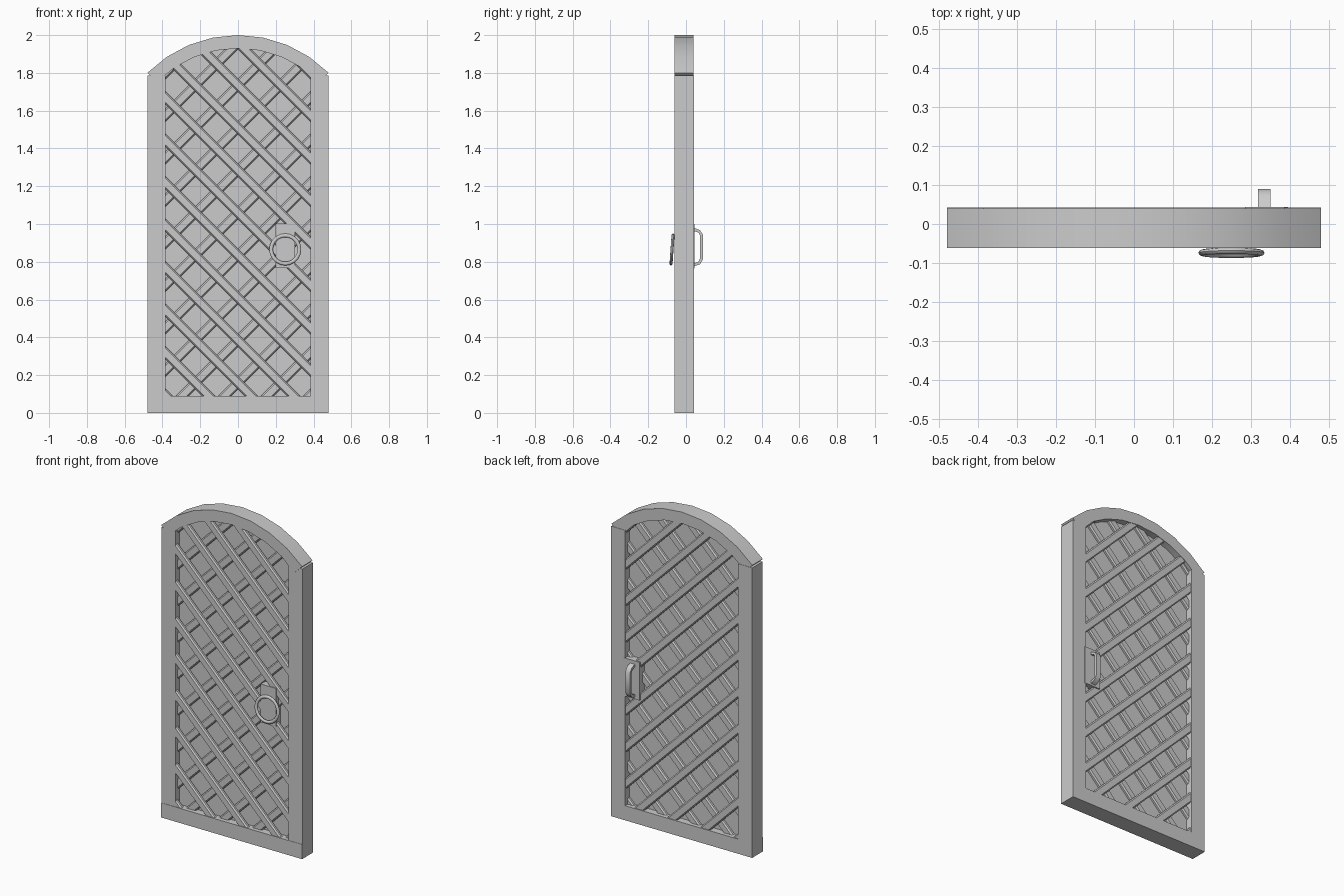
import bpy, bmesh, math
from mathutils import Vector, Matrix

if "Cube" in bpy.data.objects:
    bpy.data.objects.remove(bpy.data.objects["Cube"])

R_OUT, R_IN, CZ = 0.676, 0.606, 1.324      # arch circle
HALF, SEGS = math.radians(45.2), 8


def finish(name, bm):
    bmesh.ops.recalc_face_normals(bm, faces=bm.faces)
    me = bpy.data.meshes.new(name)
    bm.to_mesh(me)
    bm.free()
    ob = bpy.data.objects.new(name, me)
    bpy.context.collection.objects.link(ob)
    return ob


def smooth(ob, deg):
    bpy.ops.object.select_all(action='DESELECT')
    ob.select_set(True)
    bpy.context.view_layer.objects.active = ob
    bpy.ops.object.shade_smooth_by_angle(angle=math.radians(deg))


def prism(name, pts, depth_vec):
    """Extrude a flat polygon along a vector."""
    bm = bmesh.new()
    f = bm.faces.new([bm.verts.new(p) for p in pts])
    ext = bmesh.ops.extrude_face_region(bm, geom=[f])["geom"]
    vs = [v for v in ext if isinstance(v, bmesh.types.BMVert)]
    bmesh.ops.translate(bm, verts=vs, vec=depth_vec)
    # keep the starting cap so that the solid is closed
    edges = [e for e in bm.edges if e.is_boundary]
    if edges:
        bmesh.ops.holes_fill(bm, edges=edges, sides=0)
    return finish(name, bm)


def box(name, x0, x1, y0, y1, z0, z1):
    pts = [(x0, y0, z0), (x1, y0, z0), (x1, y0, z1), (x0, y0, z1)]
    return prism(name, pts, (0, y1 - y0, 0))


def arc(r, half=HALF):
    angs = [-half + 2 * half * i / SEGS for i in range(SEGS + 1)]
    return [(r * math.sin(a), CZ + r * math.cos(a)) for a in angs]


# Frame: stiles, bottom rail, arched head
box("left_stile", -0.48, -0.385, -0.06, 0.042, 0.085, 1.785)
box("right_stile", 0.385, 0.48, -0.06, 0.042, 0.085, 1.785)
box("bottom_rail", -0.48, 0.48, -0.062, 0.042, 0, 0.09)
ring = arc(R_OUT) + arc(R_IN)[::-1]
head_ob = prism("arched_head", [(x, -0.062, z) for x, z in ring], (0, 0.102, 0))
smooth(head_ob, 30)

# Opening outline, slightly tucked into the frame
head = arc(R_IN + 0.012, math.radians(39.2))
outline = [(-0.392, 0.08), *head, (0.392, 0.08)]
prism("back_panel", [(x, -0.018, z) for x, z in outline], (0, 0.016, 0))


def lattice(name, sign, y_base, y_face, width=0.048):
    """Diagonal bevelled slats clipped to the arched opening."""
    bm = bmesh.new()
    d = Vector((1, 0, sign)).normalized()
    n = Vector((-sign, 0, 1)).normalized()
    for k in range(-8, 9):
        c = Vector((0, 0, 1.285 + 0.225 * k))
        y_mid = y_base + 0.6 * (y_face - y_base)
        prof = [(-width / 2, y_base), (-width / 2, y_mid), (-width / 2 + 0.007, y_face),
                (width / 2 - 0.007, y_face), (width / 2, y_mid), (width / 2, y_base)]
        a, b = [[bm.verts.new(c + d * t + n * w + Vector((0, y, 0))) for w, y in prof]
                for t in (-0.9, 0.9)]
        bm.faces.new(a)
        bm.faces.new(b[::-1])
        for i in range(6):
            j = (i + 1) % 6
            bm.faces.new((a[i], b[i], b[j], a[j]))
    for i, p in enumerate(outline):
        q = outline[(i + 1) % len(outline)]
        out = Vector((-(q[1] - p[1]), 0, q[0] - p[0]))
        geom = bm.verts[:] + bm.edges[:] + bm.faces[:]
        bmesh.ops.bisect_plane(bm, geom=geom, plane_co=(p[0], 0, p[1]),
                               plane_no=out, clear_outer=True)
    return finish(name, bm)


# Lattice layers on both sides of the panel
lattice("front_inner_slats", 1, -0.017, -0.038)
lattice("front_outer_slats", -1, -0.036, -0.057)
lattice("back_inner_slats", 1, -0.003, 0.018)
lattice("back_outer_slats", -1, 0.016, 0.037)

# Lock plates
box("front_plate", 0.198, 0.302, -0.062, -0.02, 0.767, 1.003)
box("rear_plate", 0.285, 0.395, -0.01, 0.044, 0.765, 1.0)

# Tilted ring pull
bpy.ops.mesh.primitive_torus_add(major_segments=20, minor_segments=8,
                                 major_radius=0.075, minor_radius=0.01)
pull = bpy.context.object
pull.name = "ring_pull"
pull.data.transform(Matrix.Translation((0.25, -0.074, 0.865))
                    @ Matrix.Rotation(math.radians(86), 4, 'X')
                    @ Matrix.Diagonal((1, 1, 0.8, 1)))
smooth(pull, 50)

# Rear grab handle
grip = [(0.04, 0.98), (0.074, 0.968), (0.09, 0.942), (0.09, 0.813), (0.074, 0.787),
        (0.04, 0.775), (0.04, 0.792), (0.066, 0.8), (0.074, 0.816), (0.074, 0.939),
        (0.066, 0.955), (0.04, 0.963)]
grip_ob = prism("rear_handle", [(0.318, y, z) for y, z in grip], (0.032, 0, 0))
smooth(grip_ob, 50)
